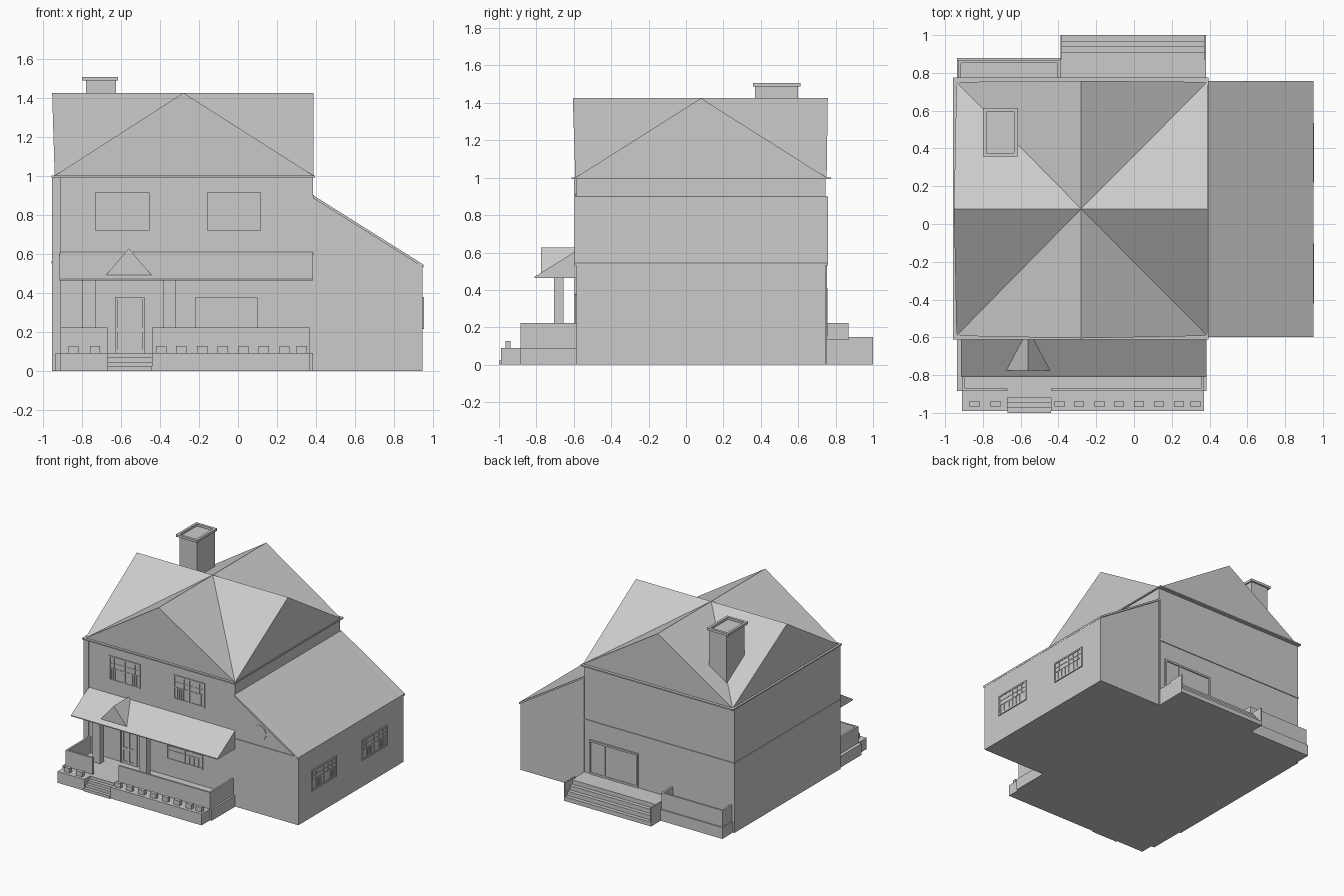
import bpy, bmesh, math
from mathutils import Matrix, Vector

if "Cube" in bpy.data.objects:
    bpy.data.objects.remove(bpy.data.objects["Cube"])


def finish(name, bm):
    bmesh.ops.recalc_face_normals(bm, faces=bm.faces)
    me = bpy.data.meshes.new(name)
    bm.to_mesh(me)
    bm.free()
    ob = bpy.data.objects.new(name, me)
    bpy.context.collection.objects.link(ob)
    return ob


def boxes(name, items):
    """One object from (x0, x1, y0, y1, z0, z1) boxes."""
    bm = bmesh.new()
    for x0, x1, y0, y1, z0, z1 in items:
        m = Matrix.Translation(((x0 + x1) / 2, (y0 + y1) / 2, (z0 + z1) / 2))
        m = m @ Matrix.Diagonal((x1 - x0, y1 - y0, z1 - z0, 1))
        bmesh.ops.create_cube(bm, size=1, matrix=m)
    return finish(name, bm)


def prism(name, profile, axis, a, b):
    """Extrude a closed profile along x (points are y,z) or y (points are x,z)."""
    bm = bmesh.new()
    pos = lambda p, t: (t, p[0], p[1]) if axis == 'x' else (p[0], t, p[1])
    lo = [bm.verts.new(pos(p, a)) for p in profile]
    hi = [bm.verts.new(pos(p, b)) for p in profile]
    n = len(profile)
    bm.faces.new(lo)
    bm.faces.new(hi[::-1])
    for i in range(n):
        bm.faces.new((lo[i], lo[(i + 1) % n], hi[(i + 1) % n], hi[i]))
    return finish(name, bm)


def window(name, side, u0, u1, z0, z1):
    """Framed double window: paned upper sash, slatted lower sash."""
    def put(a, b, c, d, depth):
        if side == 'front':
            return (a, b, FRONT - depth, FRONT + .004, c, d)
        return (SIDE - .004, SIDE + depth, a, b, c, d)
    f, mid, zm = .012, (u0 + u1) / 2, (z0 + z1) / 2
    parts = [put(u0, u1, z0, z0 + f, .008), put(u0, u1, z1 - f, z1, .008),
             put(u0, u0 + f, z0 + f, z1 - f, .008), put(u1 - f, u1, z0 + f, z1 - f, .008),
             put(mid - .006, mid + .006, z0 + f, z1 - f, .007),
             put(u0 + f, u1 - f, zm - .004, zm + .004, .006),
             put(u0 + f, u1 - f, z0 + f, z1 - f, .002)]
    for k in range(1, 6):
        u = u0 + (u1 - u0) * k / 6
        parts.append(put(u - .002, u + .002, zm, z1 - f, .005))
    zq = (zm + z1 - f) / 2
    parts.append(put(u0 + f, u1 - f, zq - .002, zq + .002, .005))
    for k in range(1, 16):
        u = u0 + (u1 - u0) * k / 16
        parts.append(put(u - .003, u + .003, z0 + f, zm, .004))
    boxes(name, parts)


L, R, FRONT, BACK, SIDE = -.95, .385, -.585, .745, .945

# Main house and lean-to side wing
boxes("house_body", [(L, R, FRONT, BACK, 0, .998)])
prism("side_wing", [(R, 0), (SIDE, 0), (SIDE, .535), (R, .888)], 'y', FRONT, BACK)
prism("wing_roof", [(R, .885), (.95, .53), (.95, .545), (R, .9)], 'y', -.597, .758)
boxes("wall_trim", [(R, SIDE, FRONT - .006, FRONT, .535, .547),
                    (L, R, BACK, BACK + .006, .55, .562),
                    (L - .005, L, FRONT, BACK, .55, .562),
                    (L - .003, -.91, FRONT - .012, FRONT, 0, .998),
                    (R - .008, R + .004, BACK, BACK + .008, 0, .9)])
boxes("eaves", [(-.957, .395, -.612, .775, .992, 1.002)])

# Cross-gable roof: valleys run from each corner to the centre
bm = bmesh.new()
cx, cy, zt = -.28, .08, 1.425
corners = [bm.verts.new(p) for p in ((-.94, -.592, 1), (.388, -.592, 1), (.388, .752, 1), (-.94, .752, 1))]
peaks = [bm.verts.new(p) for p in ((cx, -.605, zt), (.388, cy, zt), (cx, .758, zt), (-.953, cy, zt))]
top = bm.verts.new((cx, cy, zt))
for i in range(4):
    j = (i + 1) % 4
    bm.faces.new((corners[i], corners[j], peaks[i]))
    bm.faces.new((peaks[i], corners[j], top))
    bm.faces.new((corners[j], peaks[j], top))
bm.faces.new(corners[::-1])
finish("cross_gable_roof", bm)

# Hollow chimney with a projecting cap rim
boxes("chimney", [(-.78, -.625, .37, .6, 1.0, 1.488)])
boxes("chimney_cap", [(-.8, -.615, .357, .377, 1.487, 1.506), (-.8, -.615, .593, .613, 1.487, 1.506),
                      (-.8, -.78, .377, .593, 1.487, 1.506), (-.635, -.615, .377, .593, 1.487, 1.506)])

# Front porch: base, parapets, posts, lean-to roof and small gable
boxes("porch_base", [(-.937, R, -.885, FRONT, 0, .09),
                     (-.91, -.67, -.99, -.885, 0, .09), (-.44, .37, -.99, -.885, 0, .09)])
boxes("porch_parapet", [(-.91, -.67, -.885, -.87, .09, .222), (-.44, .37, -.885, -.87, .09, .222),
                        (-.91, -.895, -.87, FRONT, .09, .222), (.355, .37, -.87, FRONT, .09, .222)])
boxes("front_steps", [(-.67, -.44, -1 + .027 * i, -.885, 0, .0225 * (i + 1)) for i in range(4)])
boxes("porch_posts", [(x, x + .067, -.705, -.655, .09, .48) for x in (-.797, -.385)])
prism("porch_roof", [(-.81, .463), (FRONT, .463), (FRONT, .61), (-.81, .47)], 'x', -.915, R)
prism("porch_gable", [(-.68, .487), (-.44, .487), (-.56, .627)], 'y', -.775, FRONT)
boxes("planter_blocks", [(x, x + .053, -.965, -.938, .09, .127) for x in
                         (-.87, -.76, -.42, -.318, -.21, -.105, 0, .105, .212, .3)])

# Front door with frame, rails and arched upper panels
door = [(-.63, -.618, -.597, FRONT, .09, .377), (-.492, -.48, -.597, FRONT, .09, .377),
        (-.618, -.492, -.597, FRONT, .365, .377), (-.618, -.492, -.589, FRONT, .09, .365)]
door += [(-.618, -.492, -.594, FRONT, z, z + .018) for z in (.09, .2)]
door += [(x, x + .016, -.594, FRONT, .09, .365) for x in (-.616, -.563, -.51)]
boxes("front_door", door)
for i, x in enumerate((-.581, -.528)):
    arch = [(x + .019 * math.cos(math.pi * k / 6), .335 + .019 * math.sin(math.pi * k / 6)) for k in range(7)]
    prism("door_arch_%d" % i, arch + [(x - .019, .365), (x + .019, .365)][:2], 'y', -.594, FRONT)

# Windows
window("front_window_lower", 'front', -.22, .1, .22, .375)
for i, u in enumerate((-.733, -.16)):
    window("front_window_upper_%d" % i, 'front', u, u + .278, .718, .915)
for i, u in enumerate((-.42, .22)):
    window("side_window_%d" % i, 'right', u, u + .316, .213, .377)

# Round vent on the wing gable
bm = bmesh.new()
bmesh.ops.create_cone(bm, cap_ends=True, segments=24, radius1=.06, radius2=.06, depth=.008,
                      matrix=Matrix.Translation((.6, FRONT, .65)) @ Matrix.Rotation(math.pi / 2, 4, 'X'))
finish("round_vent", bm)

# Back terrace, parapet, steps and sliding door
boxes("terrace_base", [(-.937, -.39, BACK, .878, 0, .09), (-.39, .38, BACK, .878, 0, .135)])
boxes("terrace_parapet", [(-.93, -.39, .853, .868, .09, .222), (-.93, -.915, BACK, .853, .09, .222),
                          (-.405, -.39, BACK, .853, .09, .222)])
boxes("back_steps", [(-.38, .372, .878, 1 - .03 * i, 0, .034 * (i + 1)) for i in range(4)])
boxes("step_cheeks", [(x, x + .01, .87, 1, 0, .148) for x in (-.39, .371)])
boxes("sliding_door", [(-.1, .33, BACK, .752, .135, .15), (-.1, .33, BACK, .757, .395, .41),
                       (-.1, -.088, BACK, .757, .15, .395), (.318, .33, BACK, .757, .15, .395),
                       (.19, .2, BACK, .755, .15, .395), (-.088, .318, BACK, .748, .15, .395)])
